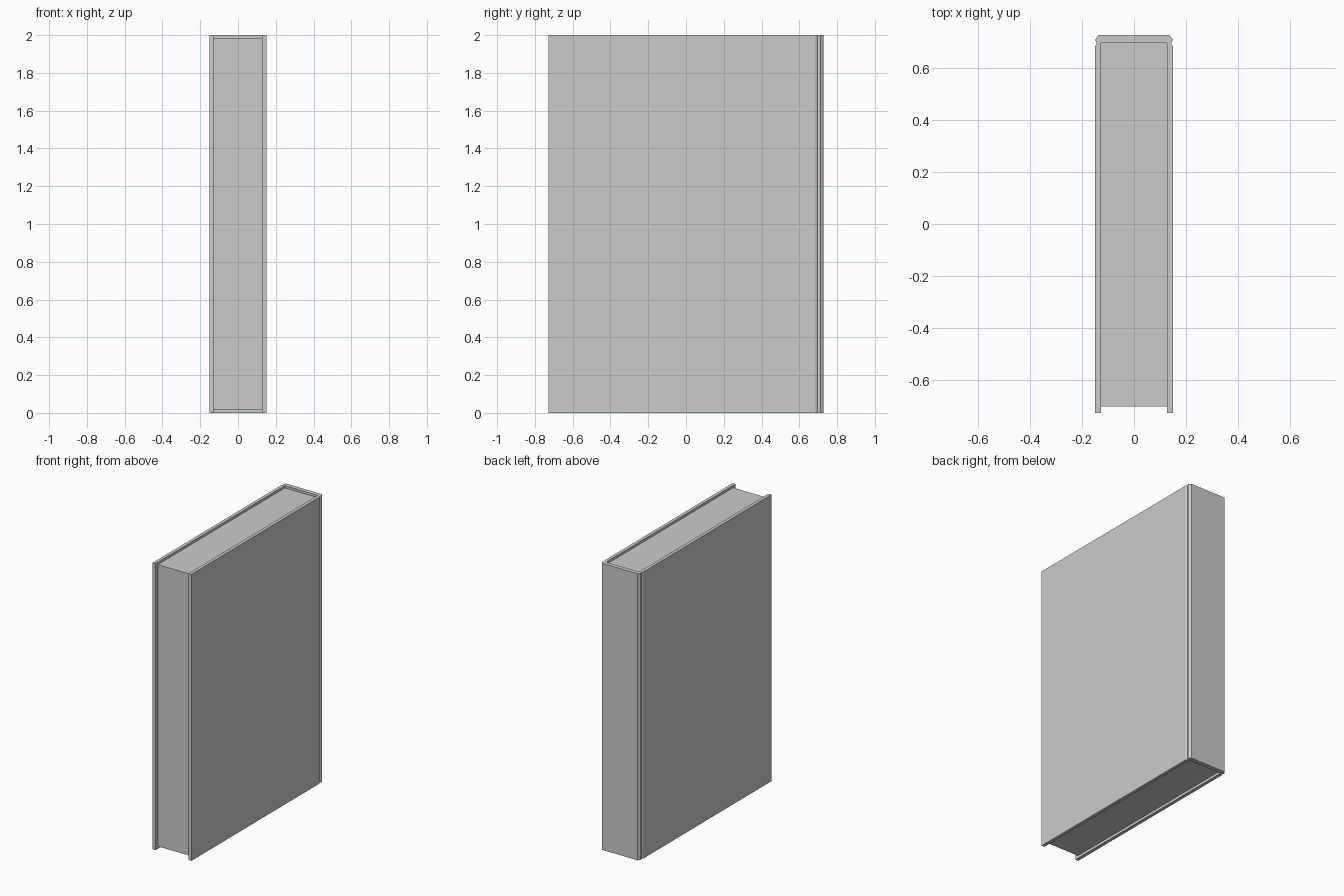
import bpy, bmesh

if "Cube" in bpy.data.objects:
    bpy.data.objects.remove(bpy.data.objects["Cube"])


def prism(name, outline, z0, z1):
    """Extrude a closed xy outline from z0 to z1."""
    bm = bmesh.new()
    face = bm.faces.new([bm.verts.new((x, y, z0)) for x, y in outline])
    ext = bmesh.ops.extrude_face_region(bm, geom=[face], use_keep_orig=True)
    top = [v for v in ext["geom"] if isinstance(v, bmesh.types.BMVert)]
    bmesh.ops.translate(bm, verts=top, vec=(0, 0, z1 - z0))
    bmesh.ops.recalc_face_normals(bm, faces=bm.faces)
    mesh = bpy.data.meshes.new(name)
    bm.to_mesh(mesh)
    bm.free()
    obj = bpy.data.objects.new(name, mesh)
    bpy.context.collection.objects.link(obj)
    return obj


# Cover: U-shaped section with a hinge groove beside a chamfered spine
half = [(0.127, 0.698), (0.127, -0.728), (0.15, -0.728), (0.15, 0.686),
        (0.143, 0.697), (0.15, 0.711), (0.137, 0.728)]
prism("cover", half + [(-x, y) for x, y in reversed(half)], 0.0, 2.0)

# Page block: recessed from the cover edges, fitting between the boards
w, front, back = 0.127, -0.703, 0.698
prism("pages", [(-w, front), (w, front), (w, back), (-w, back)], 0.018, 1.984)
